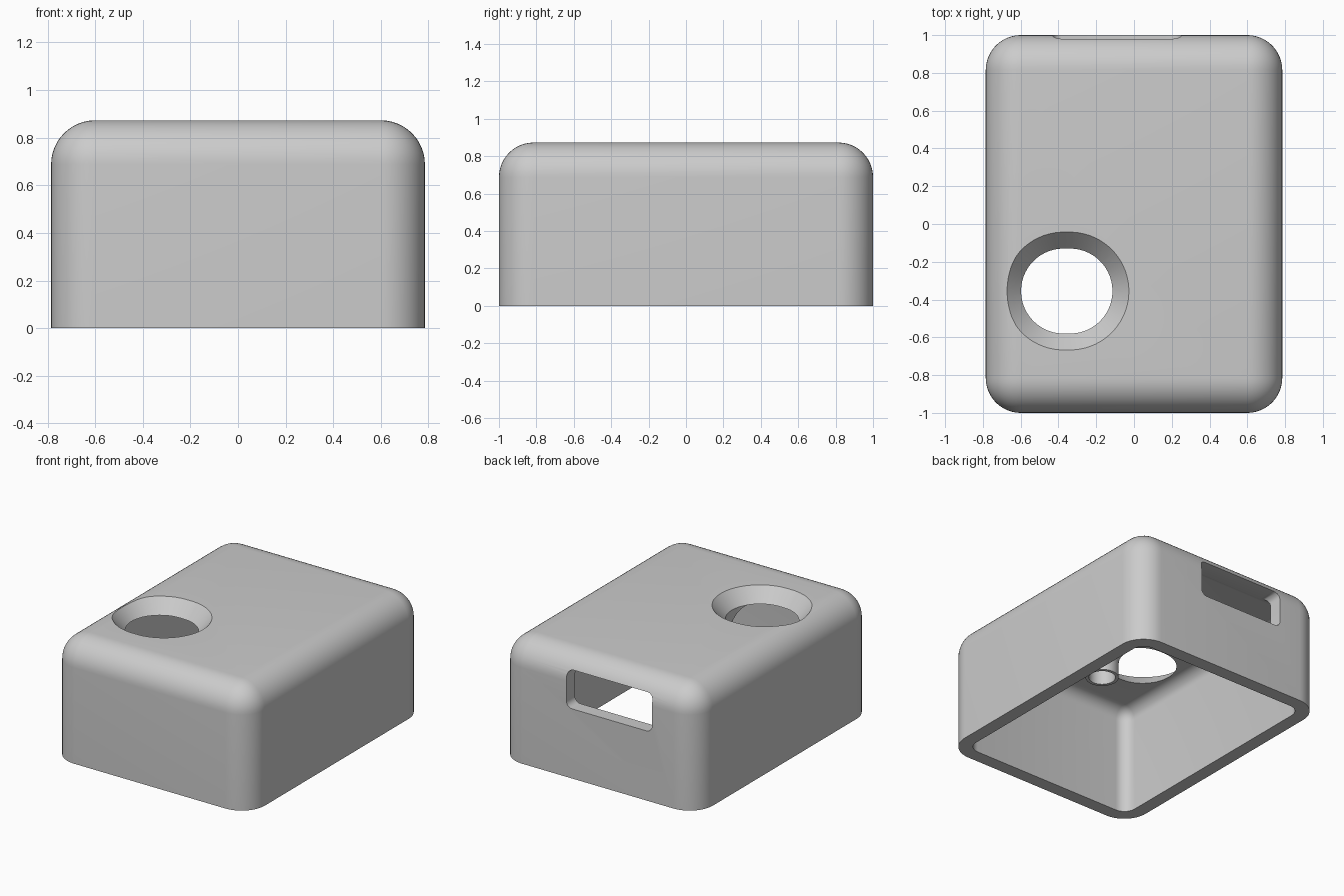
import bpy
import bmesh
import math

if "Cube" in bpy.data.objects:
    bpy.data.objects.remove(bpy.data.objects["Cube"], do_unlink=True)

HALF_X, HALF_Y, HEIGHT = 0.785, 1.0, 0.873
RADIUS, WALL = 0.185, 0.097
CEILING = HEIGHT - WALL

grey = bpy.data.materials.new("plain_grey")
grey.use_nodes = True
grey.diffuse_color = (0.6, 0.6, 0.6, 1)
grey.node_tree.nodes["Principled BSDF"].inputs["Base Color"].default_value = grey.diffuse_color


def finish(name, bm):
    bmesh.ops.recalc_face_normals(bm, faces=bm.faces)
    mesh = bpy.data.meshes.new(name)
    bm.to_mesh(mesh)
    bm.free()
    mesh.materials.append(grey)
    obj = bpy.data.objects.new(name, mesh)
    bpy.context.collection.objects.link(obj)
    return obj


def rounded_box(name, low, high, radius, pick, segments):
    """Box between two corners, bevelled on the edges that pick accepts."""
    bm = bmesh.new()
    bmesh.ops.create_cube(bm, size=1)
    for v in bm.verts:
        v.co = [a if c < 0 else b for c, a, b in zip(v.co, low, high)]
    edges = [e for e in bm.edges if pick(e)]
    bmesh.ops.bevel(bm, geom=edges, offset=radius, offset_type='OFFSET',
                    segments=segments, profile=0.5, affect='EDGES')
    return finish(name, bm)


def loft(name, centre, levels, stretch=0.0, sides=64):
    """Closed solid through (radius, z) rings, optionally stretched along x."""
    bm = bmesh.new()
    rings = []
    for r, z in levels:
        ring = []
        for i in range(sides):
            a = 2 * math.pi * (i + 0.5) / sides
            x = r * math.cos(a) + math.copysign(stretch, math.cos(a))
            ring.append(bm.verts.new((centre[0] + x, centre[1] + r * math.sin(a), z)))
        rings.append(ring)
    for low, high in zip(rings, rings[1:]):
        for i in range(sides):
            j = (i + 1) % sides
            bm.faces.new((low[i], low[j], high[j], high[i]))
    bm.faces.new(rings[0][::-1])
    bm.faces.new(rings[-1])
    return finish(name, bm)


def combine(target, tool, operation):
    mod = target.modifiers.new(tool.name, 'BOOLEAN')
    mod.object, mod.operation, mod.solver = tool, operation, 'EXACT'
    bpy.context.view_layer.objects.active = target
    bpy.ops.object.modifier_apply(modifier=mod.name)
    bpy.data.objects.remove(tool, do_unlink=True)


def not_bottom(e):
    return max(v.co.z for v in e.verts) > 0.1


def along_y(e):
    return abs(e.verts[0].co.y - e.verts[1].co.y) > 0.1


# Outer shell and open-bottomed cavity
case = rounded_box("case_shell", (-HALF_X, -HALF_Y, 0), (HALF_X, HALF_Y, HEIGHT),
                   RADIUS, not_bottom, 12)
ix, iy = HALF_X - WALL, HALF_Y - WALL
cavity = rounded_box("cavity_cutter", (-ix, -iy, -0.2), (ix, iy, CEILING),
                     RADIUS - WALL, not_bottom, 8)
combine(case, cavity, 'DIFFERENCE')

# Hollow boss under the ceiling with a flared root
boss_at, boss_r, flare = (0.0, -0.33), 0.11, 0.13
levels = [(boss_r, 0.54)]
for i in range(9):
    a = math.pi / 2 * i / 8
    levels.append((boss_r + flare * (1 - math.cos(a)),
                   CEILING + 0.002 - flare * (1 - math.sin(a))))
levels.append((boss_r + flare, CEILING + 0.04))
combine(case, loft("boss", boss_at, levels), 'UNION')
combine(case, loft("boss_bore_cutter", boss_at, [(0.088, 0.4), (0.088, CEILING - 0.01)]),
        'DIFFERENCE')

# Countersunk opening in the top
slope = 0.087 / WALL
opening = loft("opening_cutter", (-0.356, -0.355),
               [(0.225, 0.45), (0.225, CEILING), (0.312 + slope * 0.1, HEIGHT + 0.1)], 0.017)
combine(case, opening, 'DIFFERENCE')

# Rounded slot through the back wall
slot = rounded_box("slot_cutter", (-0.43, 0.8, 0.5), (0.25, 1.2, 0.77), 0.045, along_y, 6)
combine(case, slot, 'DIFFERENCE')

# Smooth shading with crisp edges
bpy.ops.object.select_all(action='DESELECT')
case.select_set(True)
bpy.context.view_layer.objects.active = case
bpy.ops.object.shade_smooth_by_angle(angle=math.radians(30))
